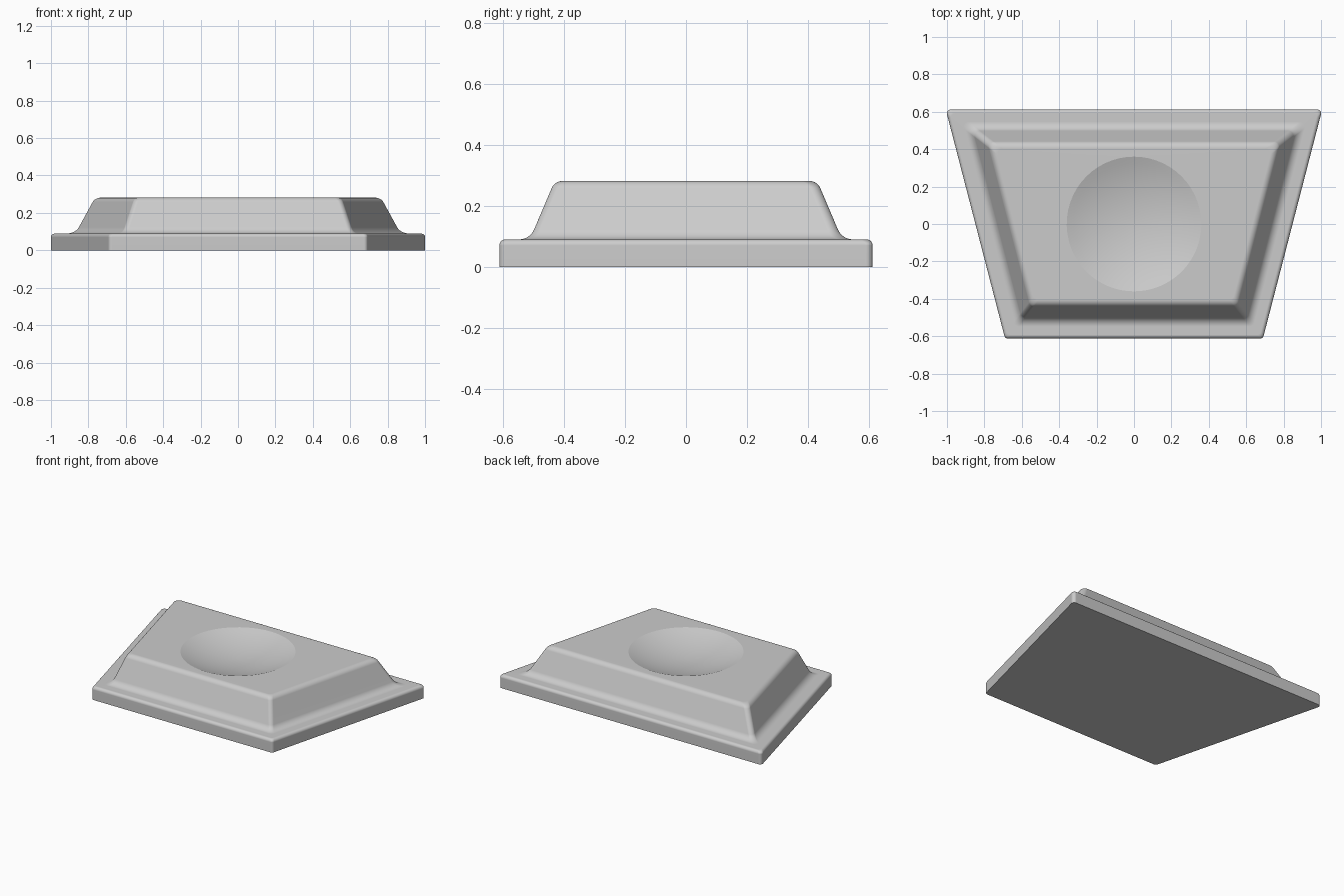
import bpy, bmesh, math

if "Cube" in bpy.data.objects:
    bpy.data.objects.remove(bpy.data.objects["Cube"])

HALF_DEPTH, MID_WIDTH, TAPER = 0.612, 0.848, 0.259
BASE_Z, TOP_Z = 0.09, 0.282
DISH_R, DISH_DEPTH = 0.36, 0.065
SLOPE = math.radians(67)
SEGS = 16
TILT = math.atan(TAPER)

grey = bpy.data.materials.new("plain grey")
grey.use_nodes = True
grey.diffuse_color = (0.6, 0.6, 0.6, 1)
grey.node_tree.nodes["Principled BSDF"].inputs["Base Color"].default_value = grey.diffuse_color


def corner(inset, sx, sy):
    """Corner of the trapezoid plan after moving every side inwards."""
    y = sy * (HALF_DEPTH - inset)
    return sx * (MID_WIDTH + TAPER * y - inset / math.cos(TILT)), y


def ring(bm, radius, z, inset=None):
    """Rounded trapezoid, or a circle round the origin when no inset is given."""
    quarter = math.pi / 2
    spans = [(1, 1, -TILT, quarter), (-1, 1, quarter, math.pi + TILT),
             (-1, -1, math.pi + TILT, 3 * quarter), (1, -1, 3 * quarter, 4 * quarter - TILT)]
    verts = []
    for sx, sy, start, end in spans:
        cx, cy = (0, 0) if inset is None else corner(inset + radius, sx, sy)
        for i in range(SEGS + 1):
            a = start + (end - start) * i / SEGS
            verts.append(bm.verts.new((cx + radius * math.cos(a), cy + radius * math.sin(a), z)))
    return verts


def arc(cx, cz, r, start, end, steps=8):
    return [(cx + r * math.cos(start + (end - start) * i / steps),
             cz + r * math.sin(start + (end - start) * i / steps)) for i in range(steps + 1)]


# Side profile as (inset, height): plinth with rounded rim, cove, slope, rounded top
half = math.pi / 2
rim, foot_r, top_r = 0.02, 0.053, 0.04
foot = 0.1
shoulder = foot + (TOP_Z - BASE_Z) / math.tan(SLOPE)
base_profile = [(0, 0)] + arc(rim, BASE_Z - rim, rim, math.pi, half)
body_profile = arc(foot - foot_r * math.tan(SLOPE / 2), BASE_Z + foot_r, foot_r, -half, SLOPE - half)
body_profile += arc(shoulder + top_r * math.tan(SLOPE / 2), TOP_Z - top_r, top_r, half + SLOPE, half)

bm = bmesh.new()
rings = [ring(bm, 0.02, z, d) for d, z in base_profile]
rings += [ring(bm, 0.028, z, d) for d, z in body_profile]

# Shallow spherical dish sunk into the top
sphere_r = (DISH_R ** 2 + DISH_DEPTH ** 2) / (2 * DISH_DEPTH)
for i in range(10):
    r = DISH_R * (1 - i / 10)
    z = TOP_Z - DISH_DEPTH + sphere_r - math.sqrt(sphere_r ** 2 - r ** 2)
    rings.append(ring(bm, r, z))

# Skin the rings and close both ends
for low, high in zip(rings, rings[1:]):
    for i in range(len(low)):
        j = (i + 1) % len(low)
        bm.faces.new((low[i], low[j], high[j], high[i]))
bm.faces.new(rings[0][::-1])
centre = bm.verts.new((0, 0, TOP_Z - DISH_DEPTH))
last = rings[-1]
for i in range(len(last)):
    bm.faces.new((last[i], last[(i + 1) % len(last)], centre))
bmesh.ops.remove_doubles(bm, verts=bm.verts, dist=0.00005)
bmesh.ops.recalc_face_normals(bm, faces=bm.faces)

mesh = bpy.data.meshes.new("dished_block")
bm.to_mesh(mesh)
bm.free()
mesh.materials.append(grey)
block = bpy.data.objects.new("dished_block", mesh)
bpy.context.collection.objects.link(block)

# Smooth the rounded parts, keeping the dish rim and underside crisp
bpy.ops.object.select_all(action="DESELECT")
block.select_set(True)
bpy.context.view_layer.objects.active = block
bpy.ops.object.shade_smooth_by_angle(angle=math.radians(15))
weighted = block.modifiers.new("flat face normals", "WEIGHTED_NORMAL")
weighted.keep_sharp = True
